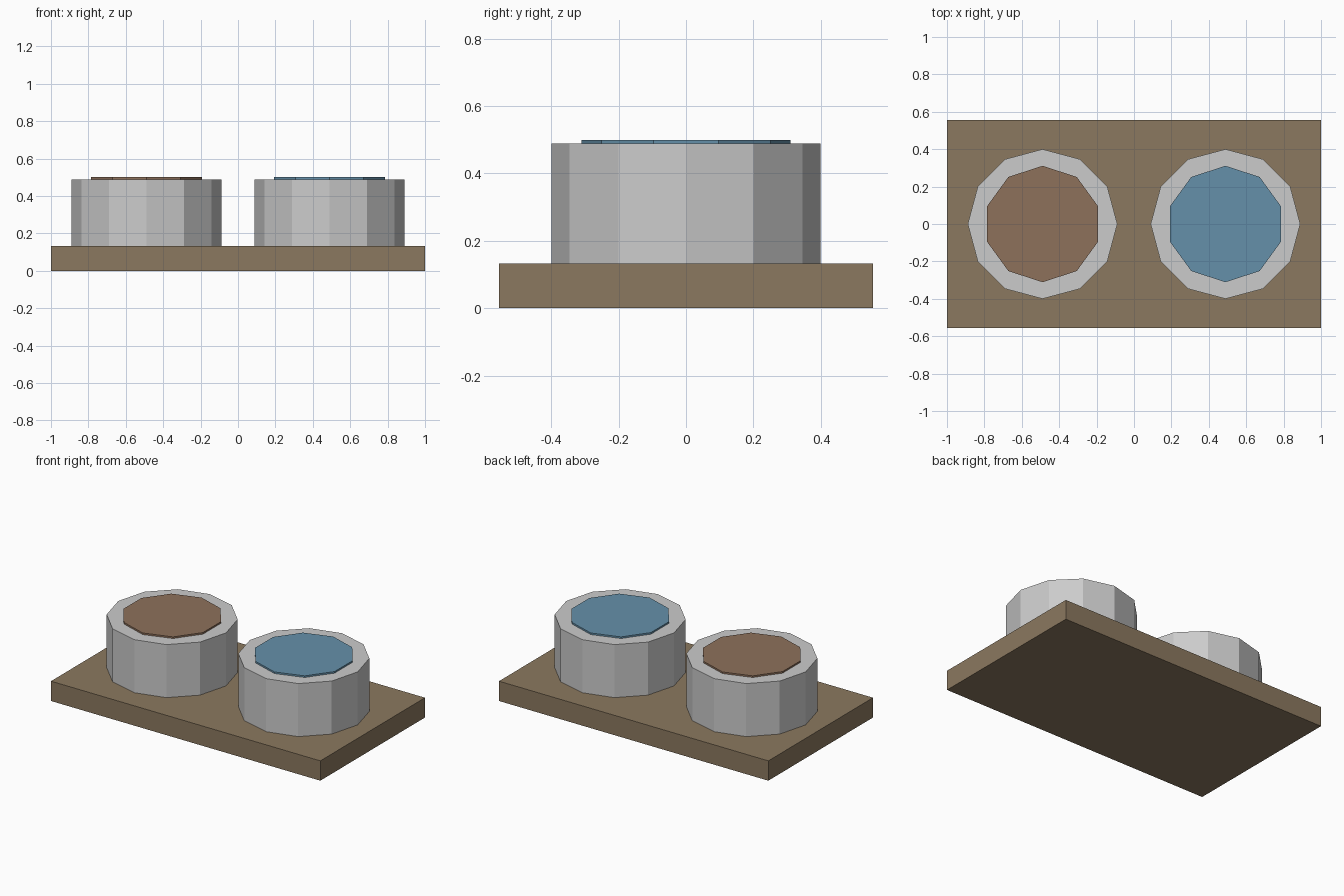
import bpy

if "Cube" in bpy.data.objects:
    bpy.data.objects.remove(bpy.data.objects["Cube"])


def coloured(name, rgb):
    mat = bpy.data.materials.new(name)
    mat.diffuse_color = (*rgb, 1)
    mat.use_nodes = True
    mat.node_tree.nodes["Principled BSDF"].inputs["Base Color"].default_value = mat.diffuse_color
    return mat


def cylinder(name, sides, radius, x, z0, z1, mat=None):
    bpy.ops.mesh.primitive_cylinder_add(vertices=sides, radius=radius, depth=z1 - z0,
                                        location=(x, 0, (z0 + z1) / 2))
    obj = bpy.context.object
    obj.name = name
    if mat:
        obj.data.materials.append(mat)
    return obj


wood = coloured("wood", (0.26, 0.19, 0.115))
food = coloured("food", (0.27, 0.165, 0.105))
water = coloured("water", (0.13, 0.28, 0.40))

BASE_TOP = 0.133

# Wooden tray
bpy.ops.mesh.primitive_cube_add(size=1, location=(0, 0, BASE_TOP / 2))
tray = bpy.context.object
tray.name = "tray"
tray.scale = (2, 1.11, BASE_TOP)
bpy.ops.object.transform_apply(location=False, rotation=False, scale=True)
tray.data.materials.append(wood)

# Two bowls, each with its filling standing slightly above the rim
for x, label, mat in ((-0.489, "food", food), (0.489, "water", water)):
    cylinder(label + "_bowl", 12, 0.4, x, BASE_TOP, 0.489)
    cylinder(label + "_filling", 10, 0.311, x, 0.45, 0.5, mat)
